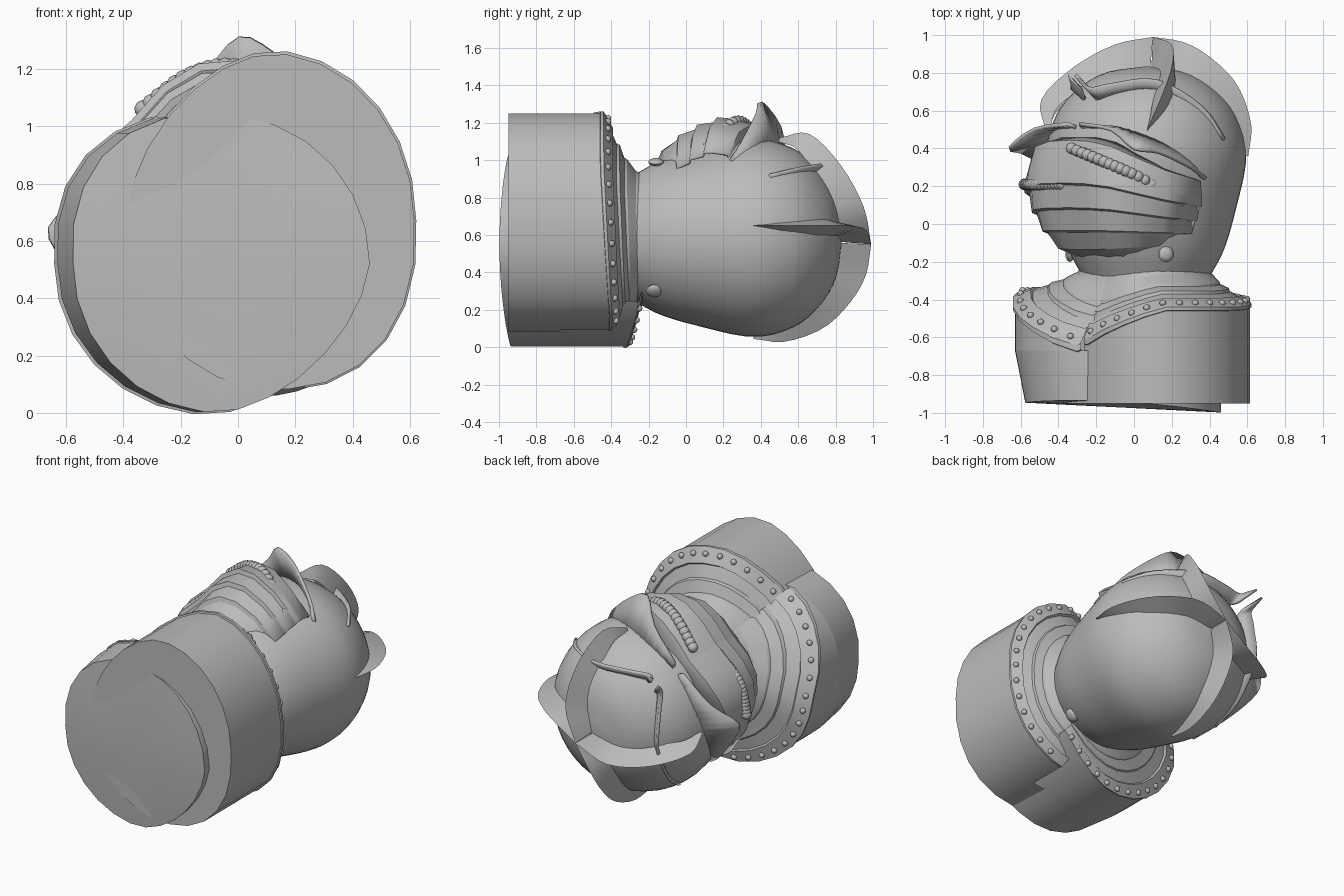
import bpy, bmesh, math
from mathutils import Vector, Matrix

cube = bpy.data.objects.get("Cube")
if cube:
    bpy.data.objects.remove(cube, do_unlink=True)

steel = bpy.data.materials.new("steel_grey")
steel.use_nodes = True
GREY = (0.5, 0.5, 0.5, 1)
steel.diffuse_color = GREY
steel.node_tree.nodes["Principled BSDF"].inputs["Base Color"].default_value = GREY

# Local frame of the bust: X sideways, Y to its back, Z along the neck
H = math.sqrt(0.5)
ORIGIN = Vector((0.065, 0, 0.585))
FRAME = Matrix(((H, H, 0, ORIGIN.x), (0, 0, 1, 0), (H, -H, 0, ORIGIN.z), (0, 0, 0, 1)))
INV = FRAME.inverted()


def loc(p):
    return INV @ Vector(p)


def finish(name, bm, mirror=True, angle=35, thick=0):
    bmesh.ops.recalc_face_normals(bm, faces=bm.faces[:])
    mesh = bpy.data.meshes.new(name)
    bm.to_mesh(mesh)
    bm.free()
    mesh.materials.append(steel)
    obj = bpy.data.objects.new(name, mesh)
    bpy.context.collection.objects.link(obj)
    obj.matrix_world = FRAME
    bpy.ops.object.select_all(action='DESELECT')
    obj.select_set(True)
    bpy.context.view_layer.objects.active = obj
    bpy.ops.object.shade_smooth_by_angle(angle=math.radians(angle))
    if thick:
        mod = obj.modifiers.new("thickness", 'SOLIDIFY')
        mod.thickness, mod.offset = thick, 0
    if mirror:
        mod = obj.modifiers.new("mirror", 'MIRROR')
        mod.merge_threshold = 0.001


def grid(rows, closed=False):
    """Skin neighbouring rows of points with quads."""
    bm = bmesh.new()
    vs = [[bm.verts.new(p) for p in row] for row in rows]
    n = len(rows[0])
    for a, b in zip(vs, vs[1:]):
        for i in range(n if closed else n - 1):
            j = (i + 1) % n
            bm.faces.new((a[i], a[j], b[j], b[i]))
    bmesh.ops.remove_doubles(bm, verts=bm.verts[:], dist=0.0005)
    return bm


def smooth_path(path, n):
    """Catmull-Rom resampling of a few points."""
    pts = [Vector(p) for p in path]
    pts = [2 * pts[0] - pts[1]] + pts + [2 * pts[-1] - pts[-2]]
    out = []
    for k in range(n + 1):
        s = k / n * (len(pts) - 3)
        i = min(int(s), len(pts) - 4)
        t = s - i
        a, b, c, d = pts[i:i + 4]
        out.append(0.5 * (2 * b + (c - a) * t + (2 * a - 5 * b + 4 * c - d) * t * t
                          + (3 * b - a - 3 * c + d) * t ** 3))
    return out


def bead(bm, p, r, squash=None):
    m = Matrix.Translation(p)
    if squash is not None:
        m = m @ squash.to_track_quat('Z', 'Y').to_matrix().to_4x4() @ Matrix.Diagonal((1, 1, 0.5, 1))
    bmesh.ops.create_icosphere(bm, subdivisions=2, radius=r, matrix=m)


# Two overlapping shoulder collars that meet in a V at the throat
SIDES = 26
MIDDLE = Vector((0.04, 0, 0.575))
THROAT = Vector((-0.27, 0, 1.02))
FORWARD = Vector((-0.625, 0, 0.78))
PROFILE = ((0, -0.06), (-0.03, -0.05), (-0.03, 0.02), (0.22, 0.22), (0.25, 0.17), (0.46, 0.3),
           (0.48, 0.37), (0.68, 0.47), (0.7, 0.53), (0.88, 0.72), (0.9, 0.78), (1, 1))


def collar(side, centre, rx, rz, skew, rim, dip, spread, rear, cut, shift, base):
    def wall(a, s=1):
        bulge = skew * max(0, -math.sin(2 * a))
        return Vector(centre) + s * Vector((rx * math.cos(a) - bulge, 0, rz * math.sin(a) + bulge))

    def flare(a, t, rise):
        p = wall(a)
        out = p - MIDDLE
        turn = math.degrees(out.angle(FORWARD))
        edge = rim - dip * max(0, 1 - turn / spread) + rear * max(0, turn - 90) / 90
        q = p.lerp(ORIGIN + (p - ORIGIN).normalized() * 0.32, t)
        q.y = edge + (-0.2 - edge) * rise
        return loc(q)

    angles = [2 * math.pi * i / SIDES for i in range(SIDES)]

    # Lower drum with its closed end, leaning a little towards the end
    rows = []
    for s in (0, 1):
        pts = [wall(a, s) for a in angles]
        for p in pts:
            p.x += shift * (centre[0] + rx - p.x)
            p.y = base(p)
        rows.append([loc(p) for p in pts])
    drum_top = [loc(wall(a) - Vector((0, 0.67, 0))) for a in angles]
    finish(side + "_collar_drum", grid(rows + [drum_top], closed=True), mirror=False, angle=25)

    # Upper wall, rim and stepped neck lames, cut at the seam
    rows = [drum_top] + [[flare(a, t, r) for a in angles] for t, r in PROFILE]
    bm = grid(rows, closed=True)
    normal = INV.to_3x3() @ Vector(cut)
    bmesh.ops.bisect_plane(bm, geom=bm.verts[:] + bm.edges[:] + bm.faces[:], plane_co=loc(THROAT),
                           plane_no=normal, clear_inner=True)
    finish(side + "_collar_rim", bm, mirror=False, angle=25)

    # Rivets around the rim
    bm = bmesh.new()
    for i in range(34):
        p = flare(2 * math.pi * i / 34, 0.08, 0.11)
        if (p - loc(THROAT)).dot(normal) > 0.03:
            bead(bm, p, 0.018)
    finish(side + "_rim_rivets", bm, mirror=False)


collar("left", (0.11, 0, 0.67), 0.505, 0.585, -0.025, -0.445, 0.2, 48, 0.05, (0.88, 0, 0.475), 0,
       lambda p: -0.95)
collar("right", (-0.085, 0, 0.52), 0.545, 0.52, 0.03, -0.37, 0.29, 60, 0.12, (-0.79, 0, -0.61), 0.05,
       lambda p: -0.975 - 0.05 * p.x + 0.12 * (p.z - 0.55) ** 2)

# Helmet skull, turned around the neck axis
skull = smooth_path(((0.33, 0, -0.29), (0.41, 0, -0.14), (0.47, 0, 0.06), (0.53, 0, 0.35), (0.485, 0, 0.56),
                     (0.38, 0, 0.7), (0.22, 0, 0.8), (0, 0, 0.835)), 24)
rows = [[(p.x * math.cos(2 * math.pi * k / 48), p.x * math.sin(2 * math.pi * k / 48), p.z)
         for k in range(48)] for p in skull]
finish("helmet_skull", grid(rows, closed=True), mirror=False, angle=60)

# Visor: broad front, lames stepping down to the chin, tucking in at the sides
SECTION = ((0, 0.6), (0.16, 0.61), (0.3, 0.58), (0.41, 0.5), (0.5, 0.35), (0.55, 0.12))
SWEEP = (0, 0.03, 0.15, 0.4, 0.7, 0.95)
STEPS = ((0.47, 0.75), (0.44, 0.94), (0.3, 1), (0.22, 1.02), (0.21, 0.98), (0.09, 0.97), (0.08, 0.93),
         (-0.03, 0.89), (-0.04, 0.85), (-0.13, 0.76), (-0.14, 0.72), (-0.21, 0.5))
rows = []
for v, s in STEPS:
    row = []
    for (x, f), k in zip(SECTION, SWEEP):
        tuck = s * (1 - 0.25 * k * (0.47 - v))
        row.append((x * tuck, -f * tuck, v + (-0.03 - 0.45 * v) * k))
    rows.append(row)
finish("visor", grid(rows), angle=30, thick=0.012)

# Ribbed bars over the breathing slots, one on each cheek
for name, path in (("visor_bar_left", ((-0.33, 0.4, 1.06), (-0.16, 0.33, 1.18), (0.02, 0.25, 1.2), (0.25, 0.12, 1.07))),
                   ("visor_bar_right", ((-0.58, 0.21, 0.62), (-0.53, 0.21, 0.81), (-0.38, 0.21, 0.96)))):
    bm = bmesh.new()
    for p in smooth_path(path, 18):
        bead(bm, loc(p), 0.032)
    finish(name, bm, mirror=False)

# Brow crest: pointed plate over each eye
outer = ((-0.29, 0.53, 1.0), (-0.12, 0.5, 1.18), (0, 0.4, 1.31), (0.13, 0.38, 1.25), (0.3, 0.3, 1.1), (0.38, 0.24, 1.0))
inner = ((-0.27, 0.51, 0.95), (-0.1, 0.51, 1.0), (0.03, 0.49, 1.04), (0.15, 0.44, 1.04), (0.28, 0.36, 1.0), (0.34, 0.25, 0.97))
rows = [[loc(p) for p in smooth_path(path, 15)] for path in (outer, inner)]
finish("brow_crest", grid(rows), thick=0.02)

# Skull fins: lens-shaped blades crossing at the crown
HEART = loc((0.07, 0.38, 0.6))


def fin(name, path, width):
    pts = [loc(p) for p in smooth_path(path, 16)]
    left, right = [], []
    for i, p in enumerate(pts):
        tangent = pts[min(i + 1, 16)] - pts[max(i - 1, 0)]
        side = tangent.cross(p - HEART).normalized() * width * math.sin(math.pi * i / 16)
        root = HEART.lerp(p, 0.74 + 0.22 * (i / 16) ** 3)
        left.append(root + side)
        right.append(root - side)
    finish(name, grid((left, pts, right)), angle=25)


fin("rear_fin", ((0.1, 0.99, 0.55), (0.27, 0.96, 0.63), (0.42, 0.87, 0.65), (0.55, 0.73, 0.65), (0.62, 0.53, 0.65), (0.605, 0.36, 0.65)), 0.05)
fin("front_fin", ((0.1, 0.99, 0.55), (0.2, 0.95, 0.75), (0.2, 0.83, 0.97), (0.14, 0.66, 1.14), (0.07, 0.5, 1.12)), 0.05)

# Brow strap: narrow raised band ending in a lifted point
strap = smooth_path(((0.48, 0.45, 0.92), (0.36, 0.62, 0.96), (0.12, 0.76, 0.98), (-0.12, 0.74, 0.98),
                     (-0.24, 0.72, 0.98), (-0.31, 0.79, 1.0)), 20)
top = [loc(p) for p in strap]
finish("brow_strap", grid([top, [HEART.lerp(p, 0.8) for p in top]]), thick=0.018)

# Domed hinge studs on cheeks and nape
bm = bmesh.new()
cheek = loc((0.17, -0.16, 0.99))
bead(bm, cheek, 0.042, Vector((cheek.x, cheek.y, 0)))
finish("cheek_studs", bm)
bm = bmesh.new()
bead(bm, Vector((0, 0.4, -0.17)), 0.045, Vector((0, 1, 0)))
finish("nape_stud", bm, mirror=False)
